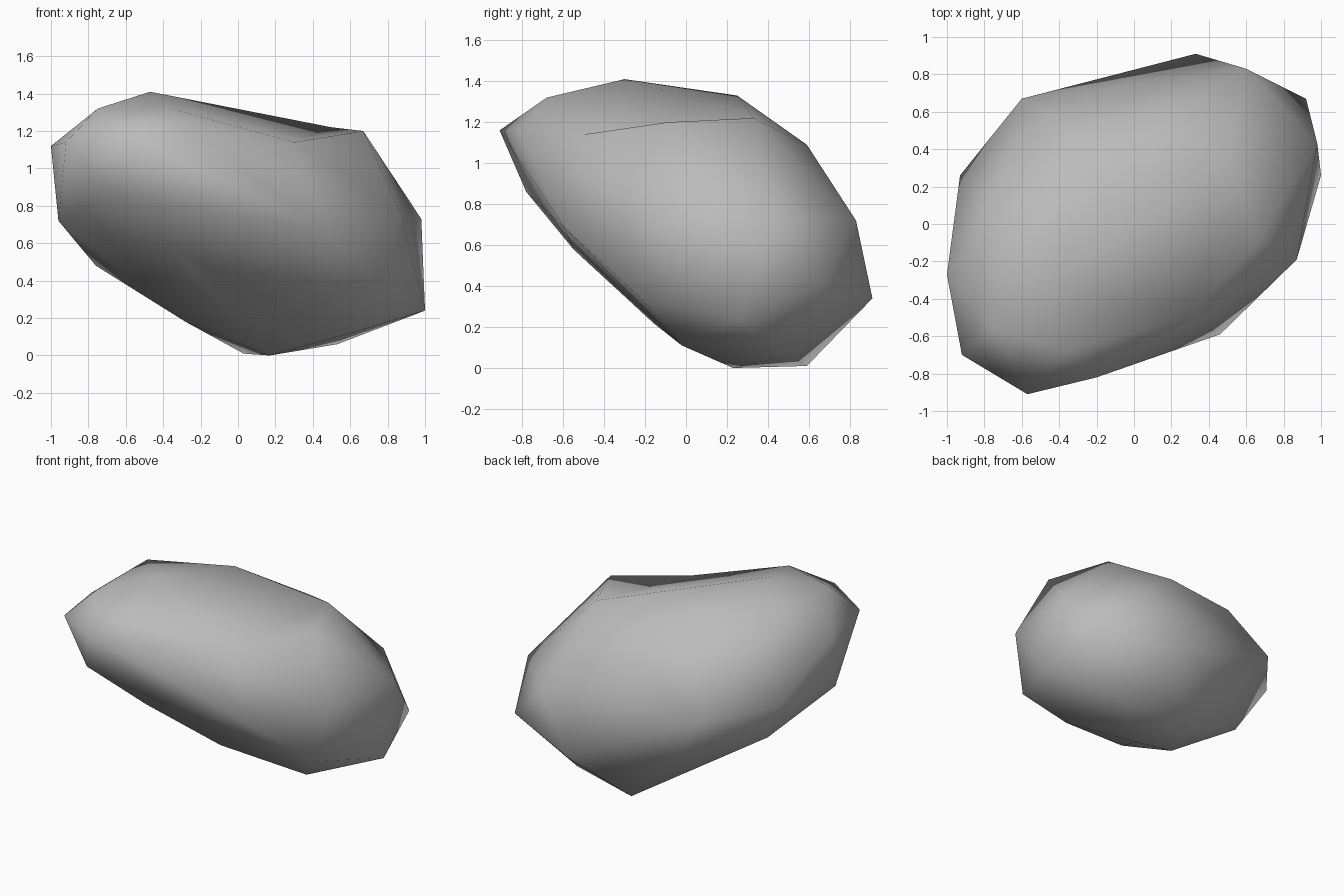
import bpy, bmesh
from mathutils import Vector

if "Cube" in bpy.data.objects:
    bpy.data.objects.remove(bpy.data.objects["Cube"])

# Corner points of the boulder, grouped by region
peak, rear_top = (-.47, -.30, 1.41), (-.20, .25, 1.33)
shoulder, dip, brow = (.67, -.085, 1.20), (.30, -.50, 1.14), (-.36, -.68, 1.32)
top = [peak, rear_top, shoulder, dip, brow, (-.75, .02, 1.32), (-.75, -.57, 1.32),
       (.50, .33, 1.22)]
left = [(-1, -.27, 1.12), (-.92, -.70, 1.14), (-.96, -.36, .72), (-.76, .14, .48),
        (-.93, .26, .79)]
front = [(-.57, -.91, 1.16), (-.20, -.82, 1.16), (-.68, -.78, .86), (-.36, -.55, .58),
         (.46, -.59, .68), (.46, -.35, .45)]
right = [(.98, .43, .73), (1, .26, .24), (.87, -.19, .76), (.78, -.22, .34), (.92, .67, .41)]
back = [(.33, .91, .34), (.60, .83, .72), (.17, .59, 1.09), (-.60, .67, .75),
        (-.38, .52, 1.09), (-.34, .63, .36)]
bottom = [(.53, .50, .06), (.17, .23, 0), (.03, .59, .01), (-.28, .05, .18),
          (-.03, -.16, .22), (.57, -.02, .11)]

# Wrap the points in a faceted shell
bm = bmesh.new()
for p in top + left + front + right + back + bottom:
    bm.verts.new(p)
bmesh.ops.convex_hull(bm, input=bm.verts)
loose = [v for v in bm.verts if not v.link_faces]
bmesh.ops.delete(bm, geom=loose, context='VERTS')
bmesh.ops.recalc_face_normals(bm, faces=bm.faces)


def nearest(p):
    return min(bm.verts, key=lambda v: (v.co - Vector(p)).length)


# Slight hollow across the top: turn the ridge edges into valleys
for a, b in [(brow, shoulder), (peak, shoulder)]:
    ridge = bm.edges.get((nearest(a), nearest(b)))
    if ridge:
        bmesh.utils.edge_rotate(ridge, True)
bmesh.ops.recalc_face_normals(bm, faces=bm.faces)
for f in bm.faces:
    f.smooth = True

mesh = bpy.data.meshes.new("boulder")
bm.to_mesh(mesh)
bm.free()
boulder = bpy.data.objects.new("boulder", mesh)
bpy.context.collection.objects.link(boulder)

# Plain stone colour
stone = bpy.data.materials.new("stone grey")
stone.diffuse_color = (.5, .5, .5, 1)
stone.use_nodes = True
stone.node_tree.nodes["Principled BSDF"].inputs["Base Color"].default_value = stone.diffuse_color
mesh.materials.append(stone)
